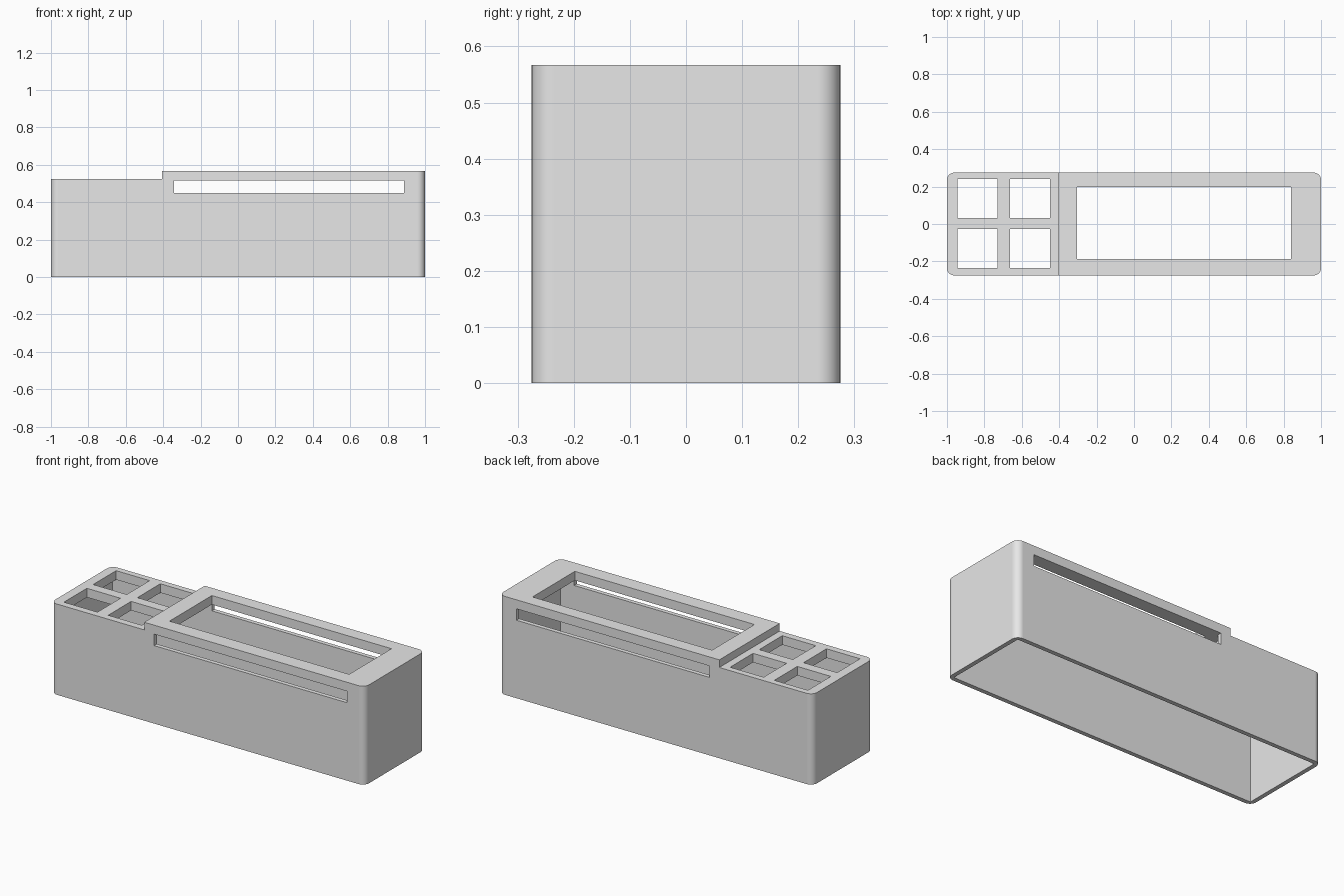
import bpy, bmesh, math

cube = bpy.data.objects.get("Cube")
if cube:
    bpy.data.objects.remove(cube, do_unlink=True)

HALF_DEPTH = 0.275
WALL = 0.025
LID = 0.052
HIGH, LOW = 0.567, 0.523
STEP_X = -0.405

grey = bpy.data.materials.new("light_grey")
grey.use_nodes = True
grey.diffuse_color = (0.8, 0.8, 0.8, 1)
grey.node_tree.nodes["Principled BSDF"].inputs["Base Color"].default_value = (0.8, 0.8, 0.8, 1)


def prism(name, profile, y0, y1, corner_radius=0):
    """Extrude an x-z profile along y, optionally rounding the end corners."""
    bm = bmesh.new()
    face = bm.faces.new([bm.verts.new((x, y0, z)) for x, z in profile])
    moved = bmesh.ops.extrude_face_region(bm, geom=[face])["geom"]
    bmesh.ops.translate(bm, vec=(0, y1 - y0, 0),
                        verts=[v for v in moved if isinstance(v, bmesh.types.BMVert)])
    if corner_radius:
        corners = [e for e in bm.edges
                   if all(abs(v.co.x) > 0.99 for v in e.verts)
                   and abs(e.verts[0].co.z - e.verts[1].co.z) > 0.1]
        bmesh.ops.bevel(bm, geom=corners, offset=corner_radius,
                        segments=10, profile=0.5, affect='EDGES')
    bmesh.ops.recalc_face_normals(bm, faces=bm.faces)
    mesh = bpy.data.meshes.new(name)
    bm.to_mesh(mesh)
    bm.free()
    mesh.materials.append(grey)
    obj = bpy.data.objects.new(name, mesh)
    bpy.context.collection.objects.link(obj)
    return obj


def stepped(x0, x1, step, low, high, base):
    return [(x0, base), (x1, base), (x1, high), (step, high), (step, low), (x0, low)]


def box(name, x0, x1, y0, y1, z0, z1):
    return prism(name, [(x0, z0), (x1, z0), (x1, z1), (x0, z1)], y0, y1)


# Outer housing with a raised section and rounded upright corners
housing = prism("housing", stepped(-1, 1, STEP_X, LOW, HIGH, 0),
                -HALF_DEPTH, HALF_DEPTH, corner_radius=0.04)

# Hollow inside, open at the bottom
inner = HALF_DEPTH - WALL
cutters = [prism("cavity_cutter",
                 stepped(-1 + WALL, 1 - WALL, STEP_X + WALL, LOW - LID, HIGH - LID, -0.1),
                 -inner, inner)]

# Large opening in the raised lid
cutters.append(box("window_cutter", -0.305, 0.84, -0.188, 0.198, 0.4, 0.7))

# Four small openings in the low lid
for x in (-0.945, -0.663):
    for y in (-0.235, 0.031):
        cutters.append(box("pocket_cutter", x, x + 0.214, y, y + 0.209, 0.4, 0.7))

# Long slot through the front and back walls, directly below the lid
cutters.append(box("slot_cutter", -0.342, 0.888, -0.4, 0.4, 0.449, HIGH - LID))

for cutter in cutters:
    cutter.hide_render = True
    mod = housing.modifiers.new(cutter.name, 'BOOLEAN')
    mod.operation = 'DIFFERENCE'
    mod.solver = 'EXACT'
    mod.object = cutter

# Bake the cuts, then drop the cutters
bpy.context.view_layer.update()
graph = bpy.context.evaluated_depsgraph_get()
result = bpy.data.meshes.new_from_object(housing.evaluated_get(graph))
housing.modifiers.clear()
housing.data = result
result.name = "housing"
for cutter in cutters:
    bpy.data.objects.remove(cutter, do_unlink=True)

# Smooth rounded corners, crisp edges elsewhere
bpy.ops.object.select_all(action='DESELECT')
housing.select_set(True)
bpy.context.view_layer.objects.active = housing
bpy.ops.object.shade_smooth_by_angle(angle=math.radians(30))
weighted = housing.modifiers.new("flat_walls", 'WEIGHTED_NORMAL')
weighted.keep_sharp = True
